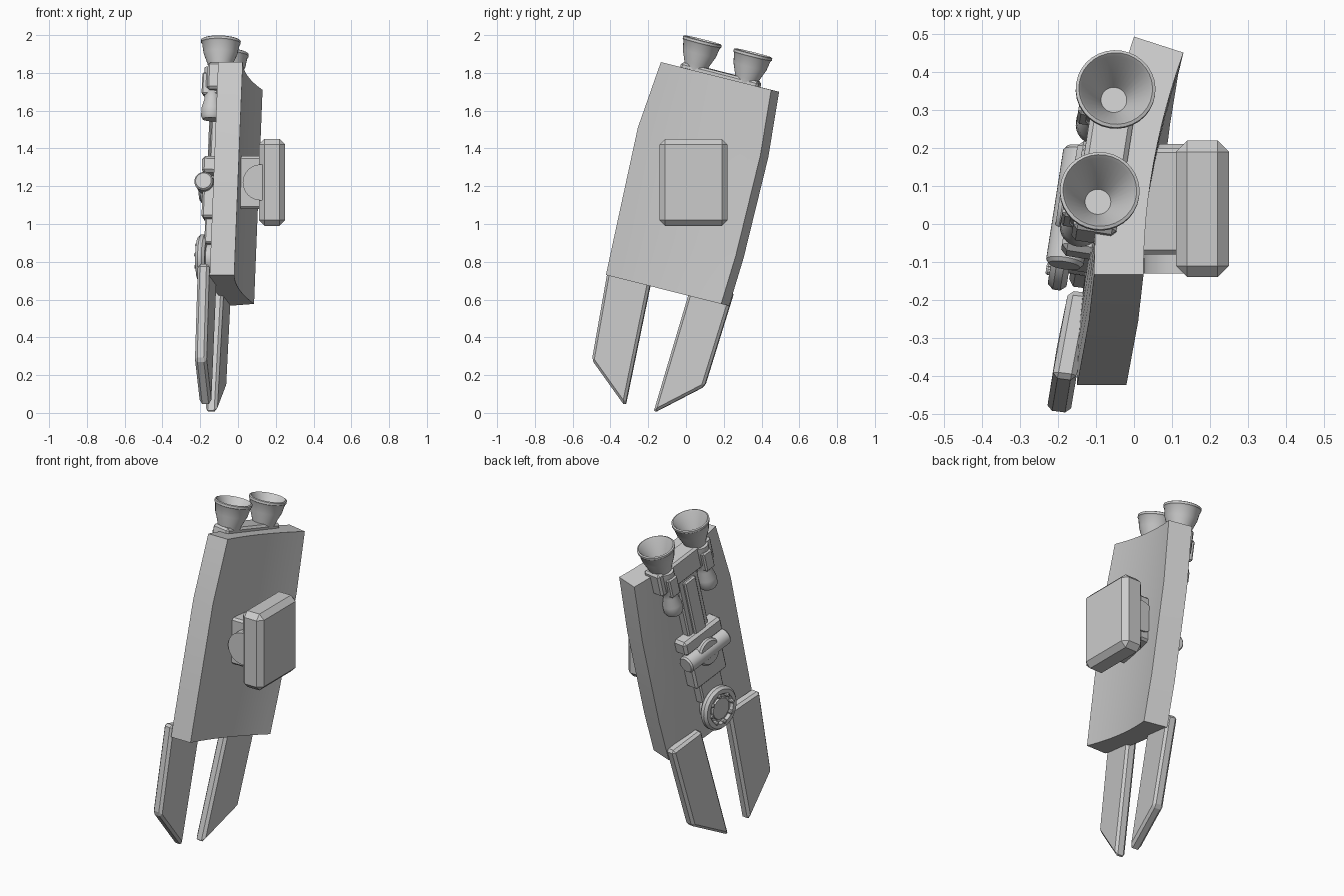
import bpy, bmesh, math
from mathutils import Matrix, Vector

cube = bpy.data.objects.get("Cube")
if cube:
    bpy.data.objects.remove(cube)

grey = bpy.data.materials.new("light grey")
grey.use_nodes = True
grey.diffuse_color = (0.6, 0.6, 0.6, 1)
grey.node_tree.nodes["Principled BSDF"].inputs["Base Color"].default_value = (0.6, 0.6, 0.6, 1)

# Tilted frame on the outer face of the panel: -x out, y across, z along
up = Vector((0.04, 0.242, 0.969)).normalized()
inward = Vector((0.15, 0.96, -0.235)).cross(up).normalized()
across = up.cross(inward)
FRAME = Matrix((inward, across, up)).transposed().to_4x4()
FRAME.translation = (-0.10, 0.035, 1.19)


def finish(name, bm, bevel=0.0, matrix=None, segments=1, smooth=False):
    bmesh.ops.recalc_face_normals(bm, faces=bm.faces)
    mesh = bpy.data.meshes.new(name)
    bm.to_mesh(mesh)
    bm.free()
    mesh.materials.append(grey)
    ob = bpy.data.objects.new(name, mesh)
    bpy.context.collection.objects.link(ob)
    if matrix:
        ob.matrix_world = matrix
    if bevel:
        mod = ob.modifiers.new("Bevel", "BEVEL")
        mod.width, mod.segments = bevel, segments
    if smooth:
        bpy.ops.object.select_all(action="DESELECT")
        ob.select_set(True)
        bpy.context.view_layer.objects.active = ob
        bpy.ops.object.shade_smooth_by_angle(angle=math.radians(35))
    return ob


def box(name, low, high, bevel=0.008, matrix=FRAME):
    bm = bmesh.new()
    bmesh.ops.create_cube(bm, size=1)
    low, high = Vector(low), Vector(high)
    for v in bm.verts:
        v.co = (low + high) / 2 + v.co * (high - low)
    return finish(name, bm, bevel, matrix)


def lathe(name, profile, place, matrix=FRAME, steps=32):
    """Spin (radius, height) points round z, then place the result."""
    bm = bmesh.new()
    verts = [bm.verts.new((r, 0, h)) for r, h in profile]
    edges = [bm.edges.new(pair) for pair in zip(verts, verts[1:])]
    bmesh.ops.spin(bm, geom=verts + edges, axis=(0, 0, 1), cent=(0, 0, 0),
                   angle=math.tau, steps=steps)
    bmesh.ops.remove_doubles(bm, verts=bm.verts, dist=0.0005)
    return finish(name, bm, matrix=matrix @ place, smooth=True)


# Curved main panel
FRONT = [(-0.424, 0.73), (-0.37, 0.98), (-0.255, 1.51), (-0.133, 1.857)]
BACK = [(0.228, 0.567), (0.305, 0.82), (0.435, 1.35), (0.493, 1.70)]
COLS = 12
bm = bmesh.new()
sheets = ([], [])
for (fy, fz), (by, bz) in zip(FRONT, BACK):
    lean = -0.15 + 0.045 * (fz - 0.73) / 1.127
    rows = ([], [])
    for i in range(COLS + 1):
        t = i / COLS
        x, y, z = lean + 0.105 * t * t, fy + (by - fy) * t, fz + (bz - fz) * t
        rows[0].append(bm.verts.new((x, y, z)))
        rows[1].append(bm.verts.new((x + 0.13, y - 0.042 * t, z + 0.01 * t)))
    for sheet, row in zip(sheets, rows):
        sheet.append(row)
for s in sheets:
    for a, b in zip(s, s[1:]):
        for i in range(COLS):
            bm.faces.new((a[i], a[i + 1], b[i + 1], b[i]))
o, n = sheets
for k in (0, -1):
    for i in range(COLS):
        bm.faces.new((o[k][i], o[k][i + 1], n[k][i + 1], n[k][i]))
    for j in range(len(FRONT) - 1):
        bm.faces.new((o[j][k], o[j + 1][k], n[j + 1][k], n[j][k]))
finish("main_panel", bm, smooth=True)


# Two pointed blades below the panel
def blade(name, corners):
    bm = bmesh.new()
    inner = [bm.verts.new(c) for c in corners]
    outer = [bm.verts.new(Vector(c) + Vector((-0.062, 0.008, 0))) for c in corners]
    bm.faces.new(inner)
    bm.faces.new(outer)
    for i in range(4):
        j = (i + 1) % 4
        bm.faces.new((inner[i], inner[j], outer[j], outer[i]))
    finish(name, bm, 0.014)


blade("front_blade", [(-0.153, -0.41, 0.79), (-0.168, -0.50, 0.28),
                      (-0.14, -0.325, 0.035), (-0.11, -0.18, 0.74)])
blade("back_blade", [(-0.113, -0.175, 0.0), (-0.06, 0.095, 0.14),
                     (-0.035, 0.25, 0.64), (-0.075, 0.033, 0.70)])

# Square pad and its hinge on the inner side
WORLD = Matrix()
box("pad", (0.11, -0.14, 0.99), (0.25, 0.22, 1.45), 0.03, WORLD)
box("pad_mount", (-0.02, -0.08, 1.08), (0.13, 0.20, 1.36), 0.012, WORLD)
lathe("pad_hinge", [(0, -0.17), (0.095, -0.17), (0.095, 0.17), (0, 0.17)],
      Matrix.Translation((0.12, 0.04, 1.22)) @ Matrix.Rotation(math.pi / 2, 4, "X"), WORLD)

# Twin thrusters on a shared bracket
box("thruster_bracket", (-0.055, -0.215, 0.49), (0.06, 0.215, 0.635), 0.012)
NOZZLE = [(0, 0.60), (0.058, 0.60), (0.066, 0.64), (0.09, 0.70), (0.099, 0.75),
          (0.105, 0.757), (0.105, 0.77), (0.097, 0.774), (0.09, 0.765), (0.034, 0.65), (0, 0.65)]
TANK = [(0, 0.34), (0.045, 0.34), (0.054, 0.355), (0.054, 0.40), (0.04, 0.45),
        (0.04, 0.50), (0.046, 0.51), (0.046, 0.62), (0, 0.62)]
for side, y in (("front", -0.14), ("back", 0.14)):
    lathe(side + "_nozzle", NOZZLE, Matrix.Translation((0, y, 0)))
    lathe(side + "_tank", TANK, Matrix.Translation((-0.035, y, 0)))
    box(side + "_tank_clamp", (-0.088, y - 0.035, 0.47), (0, y + 0.035, 0.59))

# Spine of stacked plates down the outer face
box("spine_plate", (-0.045, -0.08, 0.10), (0.03, 0.08, 0.50))
box("spine_ridge", (-0.062, -0.045, 0.12), (0, 0.045, 0.48))
box("upper_block", (-0.075, -0.15, 0.05), (0.03, 0.15, 0.14), 0.015)
box("lower_block", (-0.07, -0.125, -0.19), (0.03, 0.125, 0.02), 0.012)
box("wheel_arm", (-0.055, -0.085, -0.32), (0.03, 0.085, -0.18))

# Cross roller with round cap
lathe("cross_roller", [(0, -0.16), (0.042, -0.16), (0.05, -0.15), (0.05, 0.15), (0.042, 0.16), (0, 0.16)],
      Matrix.Translation((-0.06, 0, 0)) @ Matrix.Rotation(math.pi / 2, 4, "X"))
OUT = Matrix.Rotation(-math.pi / 2, 4, "Y")
lathe("round_cap", [(0, -0.02), (0.08, -0.02), (0.08, 0.09), (0.07, 0.1), (0, 0.1)], OUT)

# Round wheel with a ring of bolts
HUB = Matrix.Translation((-0.045, 0, -0.385)) @ OUT
lathe("wheel", [(0, -0.06), (0.08, -0.06), (0.08, 0), (0.115, 0), (0.128, 0.015), (0.128, 0.035),
                (0.115, 0.05), (0.09, 0.05), (0.08, 0.035), (0.065, 0.035), (0.062, 0.045), (0, 0.045)], HUB)
for i in range(8):
    a = math.tau * i / 8
    lathe("wheel_bolt", [(0, 0.03), (0.012, 0.03), (0.012, 0.055), (0.008, 0.06), (0, 0.06)],
          HUB @ Matrix.Translation((0.083 * math.cos(a), 0.083 * math.sin(a), 0)), steps=10)
